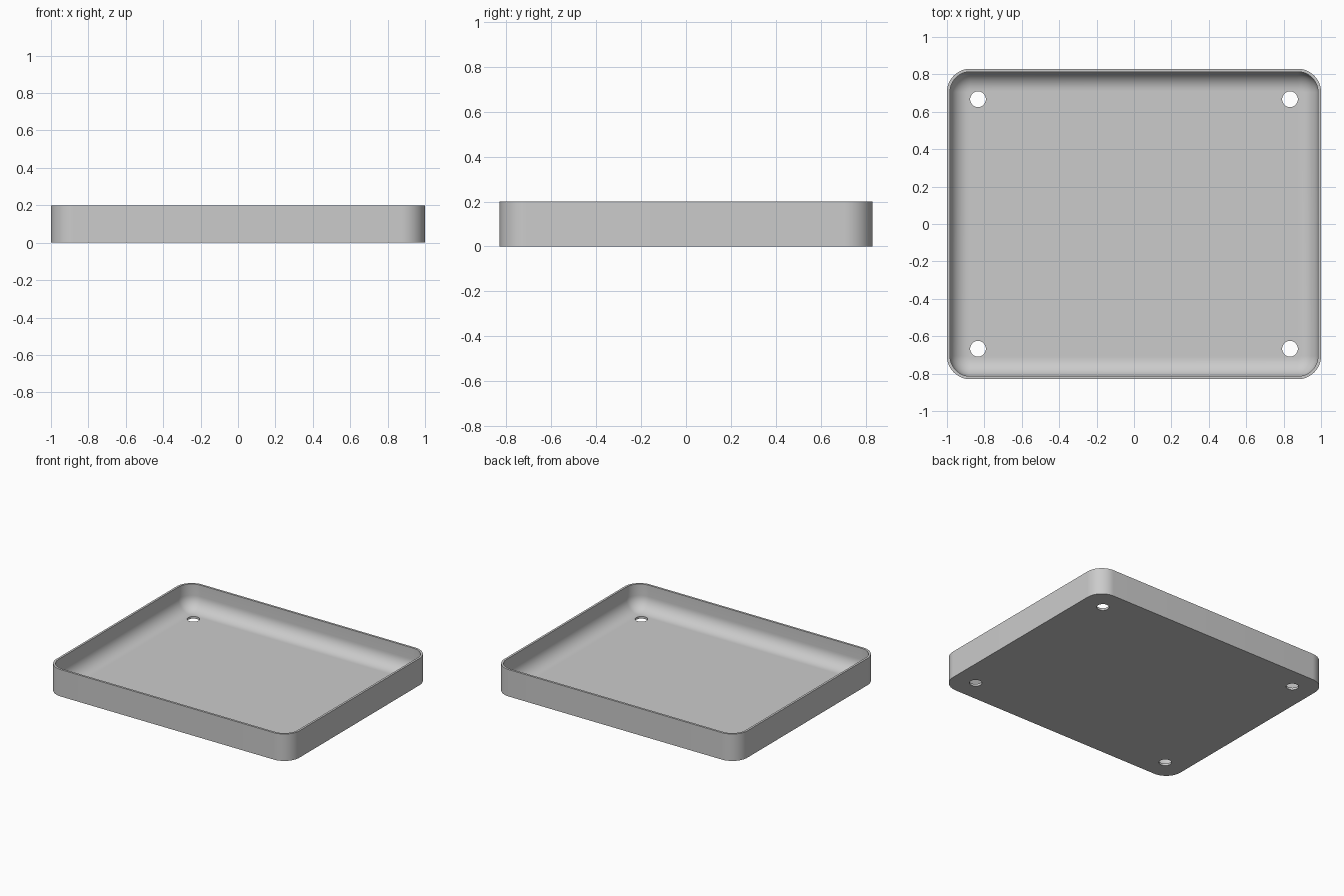
import bpy
import bmesh
import math

HALF_X, HALF_Y, HEIGHT = 1.0, 0.83, 0.2
CORNER = 0.125     # outer corner radius
WALL = 0.016       # wall and floor thickness
FILLET = 0.1       # inner radius between wall and floor
CORNER_STEPS = 16
FILLET_STEPS = 12

cube = bpy.data.objects.get("Cube")
if cube:
    bpy.data.objects.remove(cube, do_unlink=True)

grey = bpy.data.materials.new("light_grey")
grey.use_nodes = True
colour = (0.6, 0.6, 0.6, 1)
grey.diffuse_color = colour
grey.node_tree.nodes["Principled BSDF"].inputs["Base Color"].default_value = colour


def rounded_ring(bm, inset, z):
    """Rounded rectangle of vertices, moved inward by inset."""
    radius = CORNER - inset
    ring = []
    for quarter, (sx, sy) in enumerate([(1, 1), (-1, 1), (-1, -1), (1, -1)]):
        for i in range(CORNER_STEPS + 1):
            a = (quarter + i / CORNER_STEPS) * math.pi / 2
            ring.append(bm.verts.new((sx * (HALF_X - CORNER) + radius * math.cos(a),
                                      sy * (HALF_Y - CORNER) + radius * math.sin(a), z)))
    return ring


# Tray shell: outer wall, rim, inner wall, filleted floor
profile = [(0, 0), (0, HEIGHT), (WALL, HEIGHT)]
for i in range(FILLET_STEPS + 1):
    a = i / FILLET_STEPS * math.pi / 2
    profile.append((WALL + FILLET * (1 - math.cos(a)),
                    WALL + FILLET * (1 - math.sin(a))))

bm = bmesh.new()
rings = [rounded_ring(bm, inset, z) for inset, z in profile]
for lower, upper in zip(rings, rings[1:]):
    for i in range(len(lower)):
        j = (i + 1) % len(lower)
        bm.faces.new((lower[i], lower[j], upper[j], upper[i]))
bm.faces.new(list(reversed(rings[0])))
bm.faces.new(rings[-1])
bmesh.ops.recalc_face_normals(bm, faces=bm.faces)
mesh = bpy.data.meshes.new("tray")
bm.to_mesh(mesh)
bm.free()
mesh.materials.append(grey)
tray = bpy.data.objects.new("tray", mesh)
bpy.context.collection.objects.link(tray)

# Four screw holes through the floor
bm = bmesh.new()
for sx in (-1, 1):
    for sy in (-1, 1):
        made = bmesh.ops.create_cone(bm, cap_ends=True, segments=40,
                                     radius1=0.042, radius2=0.042, depth=0.2)
        bmesh.ops.translate(bm, verts=made["verts"], vec=(sx * 0.834, sy * 0.667, 0))
cut_mesh = bpy.data.meshes.new("hole_cutter")
bm.to_mesh(cut_mesh)
bm.free()
cut_mesh.materials.append(grey)
cutter = bpy.data.objects.new("hole_cutter", cut_mesh)
bpy.context.collection.objects.link(cutter)

cut = tray.modifiers.new("holes", 'BOOLEAN')
cut.operation = 'DIFFERENCE'
cut.solver = 'EXACT'
cut.object = cutter

bpy.ops.object.select_all(action='DESELECT')
tray.select_set(True)
bpy.context.view_layer.objects.active = tray
bpy.ops.object.modifier_apply(modifier=cut.name)
bpy.data.objects.remove(cutter, do_unlink=True)
bpy.ops.object.shade_smooth_by_angle(angle=math.radians(30))
